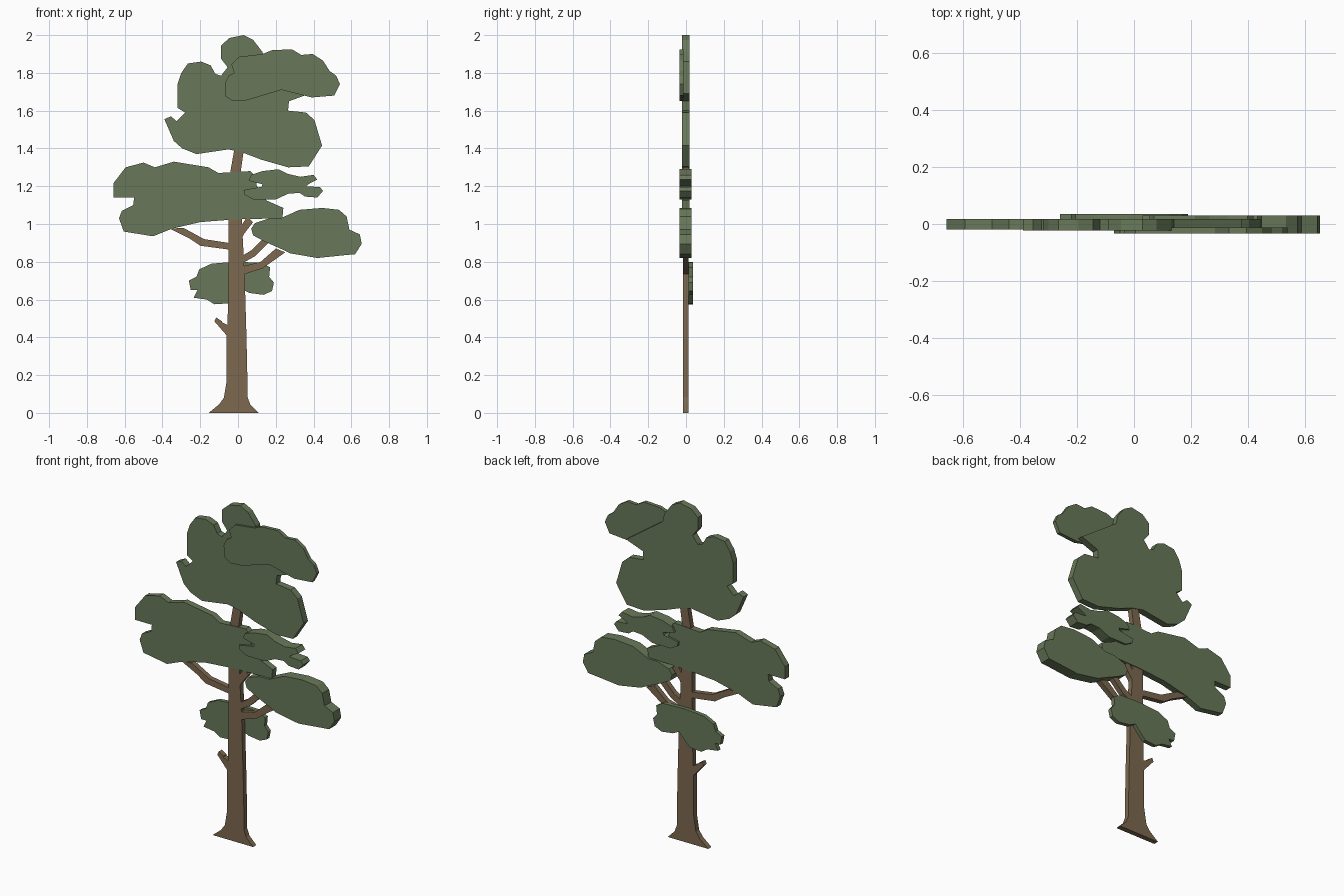
import bpy, bmesh


def material(name, rgb):
    m = bpy.data.materials.new(name)
    m.diffuse_color = (*rgb, 1)
    return m


GREEN = material("leaf_green", (0.14, 0.19, 0.10))
BROWN = material("bark_brown", (0.20, 0.14, 0.08))


def slab(name, outline, y0, y1, mat):
    """Extrude an (x, z) outline from y0 to y1."""
    bm = bmesh.new()
    face = bm.faces.new([bm.verts.new((x, y0, z)) for x, z in outline])
    ext = bmesh.ops.extrude_face_region(bm, geom=[face])
    verts = [g for g in ext["geom"] if isinstance(g, bmesh.types.BMVert)]
    bmesh.ops.translate(bm, verts=verts, vec=(0, y1 - y0, 0))
    bmesh.ops.recalc_face_normals(bm, faces=bm.faces)
    mesh = bpy.data.meshes.new(name)
    bm.to_mesh(mesh)
    bm.free()
    mesh.materials.append(mat)
    obj = bpy.data.objects.new(name, mesh)
    bpy.context.collection.objects.link(obj)
    return obj


# Trunk with flared foot, snapped stub and left branch
slab("trunk", [
    (-.155, 0), (-.1, .045), (-.075, .08), (-.06, .17), (-.06, .41), (-.125, .485),
    (-.115, .505), (-.085, .485), (-.085, .48), (-.055, .465), (-.05, .865), (-.2, .885),
    (-.26, .925), (-.36, .975), (-.29, .98), (-.18, .92), (-.05, .90), (-.05, 1.02),
    (-.04, 1.28), (-.015, 1.42), (.035, 1.42), (.015, 1.28), (.02, 1.02), (.035, .74),
    (.045, .4), (.05, .17), (.05, .085), (.065, .045), (.11, 0)], -.016, .014, BROWN)

# Right-hand branches
slab("branch_low", [(.02, .73), (.13, .765), (.25, .85), (.20, .87), (.12, .80),
                    (.02, .775)], -.016, .014, BROWN)
slab("branch_middle", [(.02, .79), (.09, .83), (.17, .91), (.13, .92), (.07, .86),
                       (.02, .83)], -.016, .014, BROWN)
slab("branch_upper", [(.01, .90), (.03, .945), (.08, 1.01), (.05, 1.04),
                      (.01, .98)], -.016, .014, BROWN)

# Main crown
slab("crown", [
    (.14, 1.86), (.38, 1.69), (.27, 1.65), (.265, 1.60), (.36, 1.59), (.405, 1.55),
    (.445, 1.415), (.375, 1.305), (.265, 1.30), (.125, 1.34), (.02, 1.38), (-.05, 1.395),
    (-.22, 1.37), (-.295, 1.40), (-.34, 1.44), (-.39, 1.555), (-.355, 1.57), (-.325, 1.545),
    (-.28, 1.59), (-.32, 1.615), (-.32, 1.74), (-.30, 1.80), (-.265, 1.85), (-.195, 1.86),
    (-.145, 1.84), (-.12, 1.795), (-.09, 1.785), (-.055, 1.83), (-.09, 1.875), (-.09, 1.945),
    (-.045, 1.985), (.03, 2.0), (.08, 1.975), (.13, 1.91)], -.022, .018, GREEN)

# Cluster in front of the crown
slab("crown_front_cluster", [
    (.13, 1.90), (.18, 1.92), (.285, 1.925), (.335, 1.895), (.395, 1.90), (.45, 1.865),
    (.485, 1.81), (.52, 1.785), (.54, 1.74), (.51, 1.68), (.39, 1.67), (.23, 1.71),
    (.13, 1.68), (.045, 1.655), (-.025, 1.65), (-.065, 1.675), (-.07, 1.745), (-.05, 1.785),
    (-.02, 1.80), (-.035, 1.845), (.005, 1.885)], -.034, -.012, GREEN)

# Wide left cluster
slab("left_cluster", [
    (-.66, 1.215), (-.595, 1.30), (-.5, 1.325), (-.44, 1.30), (-.34, 1.33), (-.155, 1.30),
    (-.105, 1.27), (.065, 1.28), (.09, 1.255), (.10, 1.20), (.14, 1.155), (.15, 1.125),
    (.24, 1.085), (.235, 1.03), (-.01, 1.025), (-.2, 1.01), (-.35, .975), (-.45, .935),
    (-.605, .96), (-.63, 1.03), (-.615, 1.07), (-.555, 1.10), (-.55, 1.14),
    (-.66, 1.14)], -.02, .018, GREEN)

# Small cluster beside it
slab("small_cluster", [
    (.055, 1.23), (.07, 1.26), (.13, 1.28), (.215, 1.29), (.265, 1.265), (.33, 1.25),
    (.40, 1.26), (.42, 1.235), (.38, 1.215), (.36, 1.20), (.435, 1.195), (.45, 1.175),
    (.42, 1.14), (.355, 1.145), (.325, 1.165), (.265, 1.16), (.20, 1.13), (.08, 1.13),
    (.035, 1.155), (.03, 1.18), (.125, 1.197), (.13, 1.21)], -.034, .03, GREEN)

# Right cluster
slab("right_cluster", [
    (.07, .975), (.09, 1.005), (.165, 1.03), (.225, 1.03), (.325, 1.075), (.445, 1.085),
    (.535, 1.075), (.575, 1.04), (.59, .97), (.645, .945), (.655, .895), (.62, .84),
    (.565, .835), (.42, .82), (.275, .845), (.235, .865), (.145, .905),
    (.08, .94)], -.034, .03, GREEN)

# Low cluster behind the trunk
slab("low_back_cluster", [
    (-.26, .70), (-.22, .72), (-.205, .76), (-.14, .79), (-.02, .80), (.125, .795),
    (.17, .77), (.165, .72), (.19, .69), (.18, .645), (.135, .625), (.06, .635),
    (.02, .655), (-.01, .62), (-.05, .58), (-.125, .575), (-.165, .60), (-.235, .61),
    (-.215, .65), (-.25, .65)], .012, .036, GREEN)
